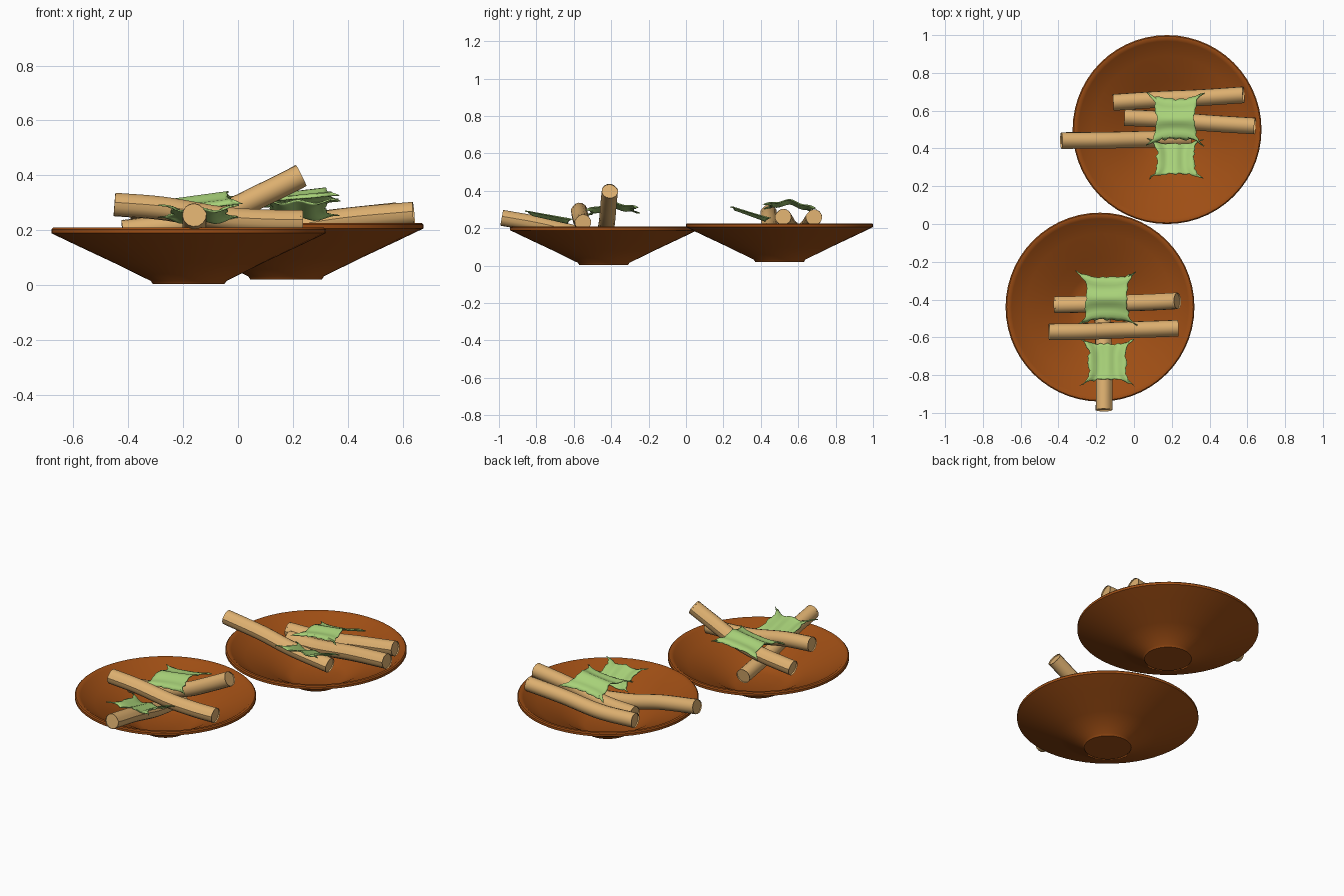
import bpy, bmesh, math, random
from mathutils import Vector

if "Cube" in bpy.data.objects:
    bpy.data.objects.remove(bpy.data.objects["Cube"])

random.seed(4)


def material(name, rgb):
    m = bpy.data.materials.new(name)
    m.diffuse_color = (*rgb, 1)
    m.use_nodes = True
    m.node_tree.nodes["Principled BSDF"].inputs["Base Color"].default_value = m.diffuse_color
    return m


CLAY = material("brown clay", (0.34, 0.075, 0.007))
TAN = material("tan roll", (0.72, 0.43, 0.16))
GREEN = material("leaf green", (0.39, 0.64, 0.19))


def make_object(name, bm, mat, angle=35):
    bmesh.ops.recalc_face_normals(bm, faces=bm.faces)
    mesh = bpy.data.meshes.new(name)
    bm.to_mesh(mesh)
    bm.free()
    mesh.materials.append(mat)
    ob = bpy.data.objects.new(name, mesh)
    bpy.context.collection.objects.link(ob)
    bpy.ops.object.select_all(action='DESELECT')
    ob.select_set(True)
    bpy.context.view_layer.objects.active = ob
    bpy.ops.object.shade_smooth_by_angle(angle=math.radians(angle))
    return ob


# Shallow flared bowl: closed profile revolved around z
def bowl(name, x, y, z):
    profile = [(0, 0), (0.13, 0), (0.138, 0.012), (0.27, 0.077), (0.40, 0.138),
               (0.49, 0.181), (0.5, 0.186), (0.5, 0.200), (0.494, 0.206), (0.478, 0.206),
               (0.468, 0.198), (0.39, 0.156), (0.26, 0.095), (0.17, 0.04), (0.13, 0.026), (0, 0.024)]
    bm = bmesh.new()
    verts = [bm.verts.new((x + r, y, z + h)) for r, h in profile]
    edges = [bm.edges.new(p) for p in zip(verts, verts[1:])]
    bmesh.ops.spin(bm, geom=verts + edges, cent=(x, y, z), axis=(0, 0, 1),
                   angle=math.tau, steps=56, use_merge=True)
    bmesh.ops.remove_doubles(bm, verts=bm.verts, dist=1e-5)
    make_object(name, bm, CLAY, 40)


# Rolled stick: spiral-seamed section swept along a gentle bent path
def roll(name, points, radius=0.043, sides=14, steps=12):
    pts = [Vector(p) for p in points]
    pts = [2 * pts[0] - pts[1]] + pts + [2 * pts[-1] - pts[-2]]
    path = []
    spans = len(pts) - 3
    for i in range(spans * steps + 1):
        k = min(i // steps, spans - 1)
        t = i / steps - k
        a, b, c, d = pts[k:k + 4]
        path.append(0.5 * (2 * b + (c - a) * t + (2 * a - 5 * b + 4 * c - d) * t * t
                           + (3 * b - a - 3 * c + d) * t ** 3))
    bm = bmesh.new()
    rings = []
    for i, p in enumerate(path):
        tangent = (path[min(i + 1, len(path) - 1)] - path[max(i - 1, 0)]).normalized()
        side = tangent.cross(Vector((0, 0, 1))).normalized()
        up = side.cross(tangent)
        ring = []
        for j in range(sides):
            a = math.tau * j / sides + 0.6
            r = radius * (0.95 + 0.11 * j / (sides - 1))
            ring.append(bm.verts.new(p + side * math.cos(a) * r + up * math.sin(a) * r))
        rings.append(ring)
    for r0, r1 in zip(rings, rings[1:]):
        for j in range(sides):
            k = (j + 1) % sides
            bm.faces.new((r0[j], r0[k], r1[k], r1[j]))
    # slightly recessed ends
    for ring in (rings[0], rings[-1]):
        cap = bm.faces.new(ring)
        axis = (path[-1] - path[0]).normalized() * (1 if ring is rings[0] else -1)
        bmesh.ops.inset_individual(bm, faces=[cap], thickness=0.008)
        bmesh.ops.translate(bm, verts=cap.verts, vec=axis * 0.008)
    make_object(name, bm, TAN)


# Torn leaf: waisted sheet with horned corners, ridged and ragged
def leaf(name, centre, half, height, ridge_axis, n=16):
    bm = bmesh.new()
    grid = []
    for i in range(n + 1):
        row = []
        for j in range(n + 1):
            u, v = 2 * i / n - 1, 2 * j / n - 1
            jag = lambda e: random.uniform(-0.05, 0.05) if abs(e) == 1 else 0
            x = centre[0] + half[0] * u * (0.68 + 0.32 * abs(v) ** 4 + jag(u))
            y = centre[1] + half[1] * v * (0.76 + 0.24 * abs(u) ** 3 + jag(v))
            ripple = 0.007 * math.cos(7 * (u if ridge_axis == 'Y' else v))
            row.append(bm.verts.new((x, y, height(u, v) + ripple)))
        grid.append(row)
    for i in range(n):
        for j in range(n):
            bm.faces.new((grid[i][j], grid[i + 1][j], grid[i + 1][j + 1], grid[i][j + 1]))
    ob = make_object(name, bm, GREEN, 30)
    mod = ob.modifiers.new("thickness", 'SOLIDIFY')
    mod.thickness = 0.006
    mod.offset = 0


bowl("front_bowl", -0.18, -0.44, 0.003)
bowl("back_bowl", 0.175, 0.5, 0.02)

# Rolls in the front bowl
roll("front_roll_near", [(-0.45, -0.57, 0.295), (-0.27, -0.568, 0.28), (-0.06, -0.56, 0.245),
                         (0.1, -0.555, 0.234), (0.235, -0.55, 0.232)])
roll("front_roll_far", [(0.23, -0.408, 0.40), (0.1, -0.415, 0.335), (-0.04, -0.42, 0.27),
                        (-0.2, -0.425, 0.225), (-0.42, -0.43, 0.195)])
roll("front_roll_low", [(-0.16, -0.985, 0.257), (-0.16, -0.78, 0.22), (-0.165, -0.55, 0.165),
                        (-0.175, -0.30, 0.13)])

# Rolls in the back bowl
roll("back_roll_near", [(-0.385, 0.443, 0.285), (-0.15, 0.445, 0.25), (0.05, 0.45, 0.205),
                        (0.30, 0.455, 0.17)])
roll("back_roll_middle", [(-0.05, 0.565, 0.20), (0.15, 0.555, 0.205), (0.4, 0.535, 0.24),
                          (0.64, 0.52, 0.262)])
roll("back_roll_far", [(-0.11, 0.645, 0.205), (0.12, 0.66, 0.205), (0.35, 0.67, 0.235),
                       (0.58, 0.685, 0.26)])

# Leaves draped over the rolls
leaf("front_leaf_top", (-0.145, -0.395), (0.16, 0.145),
     lambda u, v: 0.318 + 0.015 * u - 0.035 * (v - 0.1) ** 2, 'X')
leaf("front_leaf_low", (-0.14, -0.73), (0.145, 0.125),
     lambda u, v: 0.252 - 0.022 * v + 0.012 * u * u, 'Y')
leaf("back_leaf_top", (0.22, 0.555), (0.15, 0.138),
     lambda u, v: 0.335 + 0.012 * u - 0.035 * (v + 0.15) ** 2, 'X')
leaf("back_leaf_low", (0.22, 0.345), (0.145, 0.105),
     lambda u, v: 0.272 - 0.03 * v + 0.006 * u * u, 'Y')
